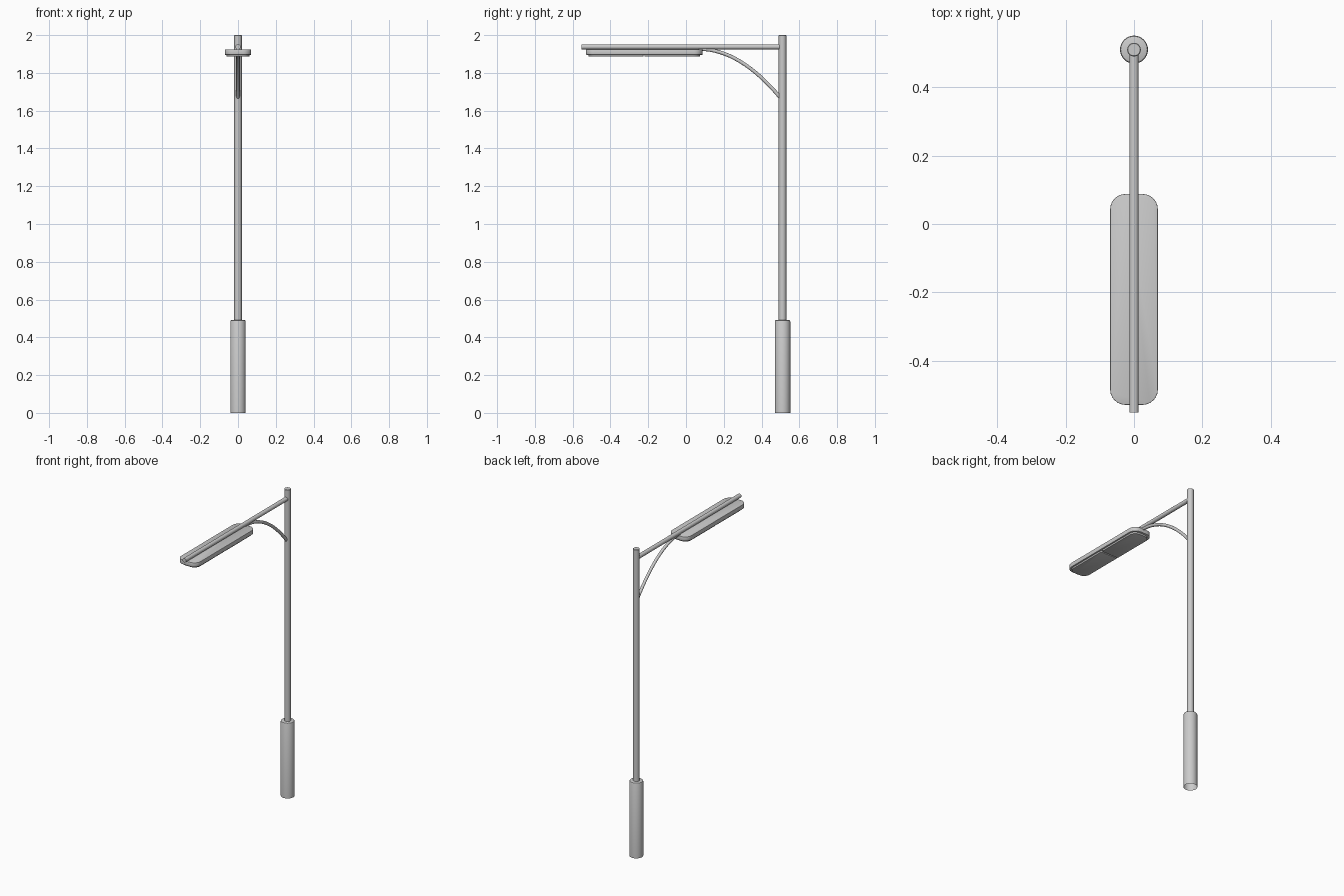
import bpy, bmesh, math
from mathutils import Vector

if "Cube" in bpy.data.objects:
    bpy.data.objects.remove(bpy.data.objects["Cube"])

POLE_Y = 0.511


def finish(name, bm, angle=35):
    me = bpy.data.meshes.new(name)
    bm.normal_update()
    bm.to_mesh(me)
    bm.free()
    ob = bpy.data.objects.new(name, me)
    bpy.context.collection.objects.link(ob)
    bpy.ops.object.select_all(action='DESELECT')
    ob.select_set(True)
    bpy.context.view_layer.objects.active = ob
    bpy.ops.object.shade_smooth_by_angle(angle=math.radians(angle))
    return ob


def lathe(name, profile, centre, sides=32):
    """Spin (radius, z) points around a vertical axis, outward-facing."""
    bm = bmesh.new()
    vs = [bm.verts.new((centre[0] + r, centre[1], z)) for r, z in profile]
    es = [bm.edges.new(p) for p in zip(vs, vs[1:])]
    bmesh.ops.spin(bm, geom=vs + es, cent=(*centre, 0), axis=(0, 0, 1),
                   angle=math.tau, steps=sides, use_duplicate=False)
    bmesh.ops.remove_doubles(bm, verts=bm.verts, dist=1e-5)
    bmesh.ops.recalc_face_normals(bm, faces=bm.faces)
    return finish(name, bm)


def tube(name, path, radius, sides=20):
    """Round tube along a path lying in the YZ plane."""
    pts = [Vector(p) for p in path]
    bm = bmesh.new()
    rings = []
    for i, p in enumerate(pts):
        t = (pts[min(i + 1, len(pts) - 1)] - pts[max(i - 1, 0)]).normalized()
        side = Vector((1, 0, 0))
        up = t.cross(side)
        rings.append([bm.verts.new(p + radius * (math.cos(a) * side + math.sin(a) * up))
                      for a in (math.tau * k / sides for k in range(sides))])
    for r0, r1 in zip(rings, rings[1:]):
        for k in range(sides):
            j = (k + 1) % sides
            bm.faces.new((r0[k], r0[j], r1[j], r1[k]))
    bm.faces.new(rings[0])
    bm.faces.new(rings[-1])
    bmesh.ops.recalc_face_normals(bm, faces=bm.faces)
    return finish(name, bm)


def slab(name, x, y0, y1, z0, z1, radii, edge):
    """Plate with corner radii (front, back) and softened rims."""
    bm = bmesh.new()
    outline = []
    corners = ((1, 1, 0), (-1, 1, 90), (-1, -1, 180), (1, -1, 270))
    for sx, sy, start in corners:
        r = radii[1] if sy > 0 else radii[0]
        cx, cy = sx * (x - r), (y1 - r if sy > 0 else y0 + r)
        for k in range(7):
            a = math.radians(start + 15 * k)
            outline.append(bm.verts.new((cx + r * math.cos(a), cy + r * math.sin(a), z0)))
    base = bm.faces.new(outline)
    top = bmesh.ops.extrude_face_region(bm, geom=[base], use_keep_orig=True)
    bmesh.ops.translate(bm, vec=(0, 0, z1 - z0),
                        verts=[v for v in top['geom'] if isinstance(v, bmesh.types.BMVert)])
    bmesh.ops.recalc_face_normals(bm, faces=bm.faces)
    rims = [e for e in bm.edges if abs(e.verts[0].co.z - e.verts[1].co.z) < 1e-6]
    bmesh.ops.bevel(bm, geom=rims, offset=edge, segments=2, profile=0.5, affect='EDGES')
    return finish(name, bm)


# Base sleeve, open underneath, with a softened shoulder
lathe("base_sleeve", [(0.041, 0), (0.041, 0.484), (0.039, 0.489), (0.035, 0.491), (0.0, 0.491)],
      (0, POLE_Y))

# Upright pole
lathe("pole", [(0.0, 0.485), (0.02, 0.485), (0.02, 1.998), (0.018, 2.0), (0.0, 2.0)], (0, POLE_Y))

# Horizontal arm
tube("arm", [(0, -0.552, 1.938), (0, 0.50, 1.938)], 0.0135)

# Curved brace between pole and arm
tube("brace", [(0, 0.07 + 0.43 * t, 1.926 - 0.258 * t * t)
               for t in (k / 16 for k in range(17))], 0.0095, 16)

# Lamp housing
slab("lamp_housing", 0.07, -0.53, 0.088, 1.896, 1.924, (0.045, 0.045), 0.002)

# Two lens panels separated by a narrow gap
slab("lens_front", 0.06, -0.516, -0.226, 1.886, 1.9, (0.04, 0.008), 0.002)
slab("lens_back", 0.06, -0.22, 0.074, 1.886, 1.9, (0.008, 0.04), 0.002)
